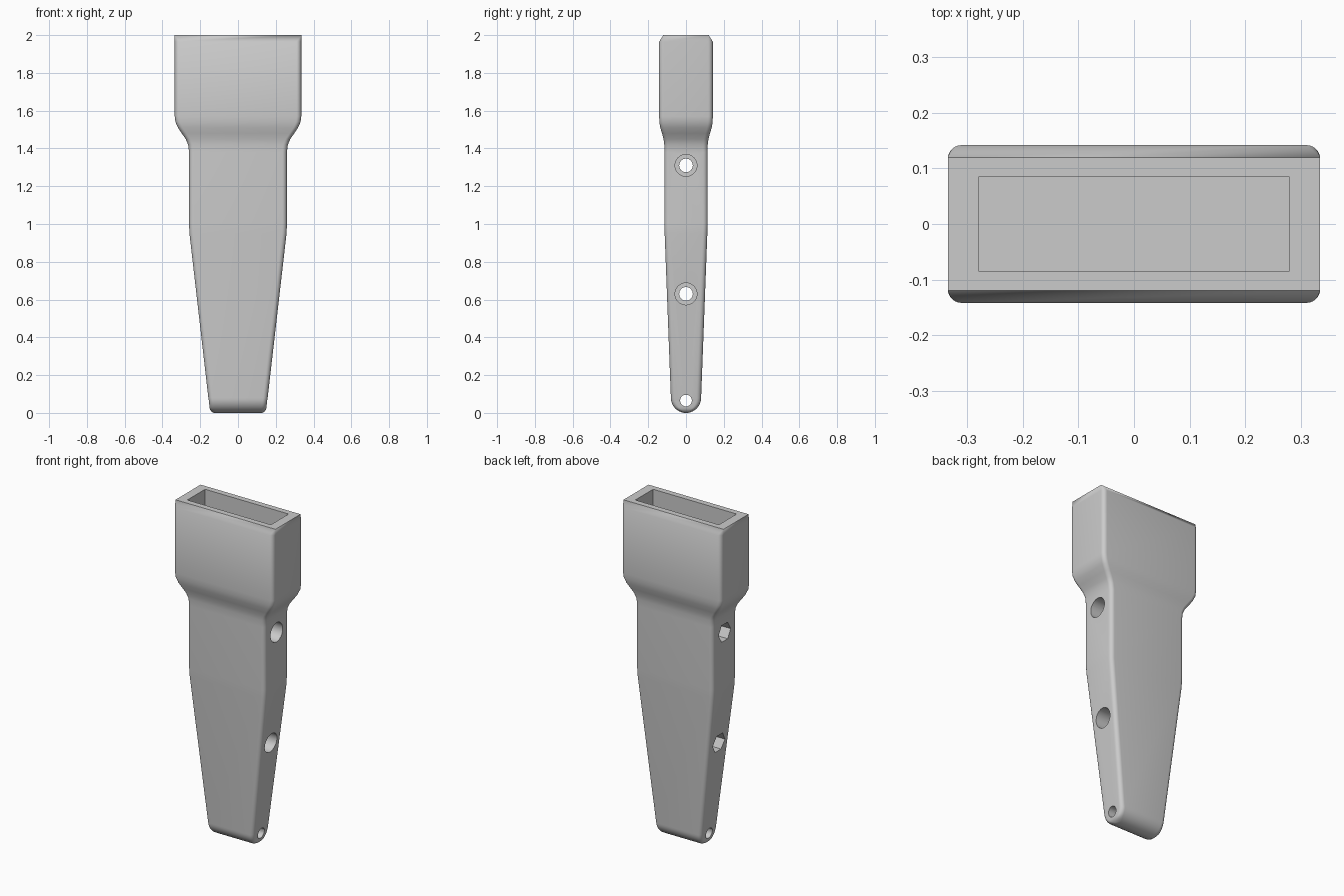
import bpy, bmesh
from math import sin, cos, pi, sqrt, radians
from mathutils import Matrix

if "Cube" in bpy.data.objects:
    bpy.data.objects.remove(bpy.data.objects["Cube"])

grey = bpy.data.materials.new("plain_grey")
grey.use_nodes = True
COLOUR = (0.6, 0.6, 0.6, 1)
grey.diffuse_color = COLOUR
grey.node_tree.nodes["Principled BSDF"].inputs["Base Color"].default_value = COLOUR


def make_object(name, bm):
    bmesh.ops.recalc_face_normals(bm, faces=bm.faces)
    mesh = bpy.data.meshes.new(name)
    bm.to_mesh(mesh)
    bm.free()
    mesh.materials.append(grey)
    obj = bpy.data.objects.new(name, mesh)
    bpy.context.collection.objects.link(obj)
    return obj


def section(hx, hy, r, steps=6):
    """Rounded rectangle outline with half sizes hx, hy."""
    pts = []
    for k, (sx, sy) in enumerate(((1, 1), (-1, 1), (-1, -1), (1, -1))):
        for i in range(steps + 1):
            a = (k + i / steps) * pi / 2
            pts.append((sx * (hx - r) + r * cos(a), sy * (hy - r) + r * sin(a)))
    return pts


# Rounded toe: half-cylinder end with softened side edges
TOE, EDGE = 0.08, 0.025
rings = []
for i in range(1, 12):
    z = TOE * (1 - cos(i / 12 * pi / 2))
    hy = sqrt(TOE ** 2 - (TOE - z) ** 2)
    inset = EDGE - sqrt(EDGE ** 2 - max(EDGE - z, 0) ** 2)
    rings.append((z if i > 1 else 0, 0.147 + 0.116 * z - inset, hy, min(EDGE, hy * 0.9)))

# Tapered blade, straight neck, flared shoulder and socket: z, half width, half depth
for z, hx, hy in ((0.08, 0.157, 0.08), (0.95, 0.257, 0.113), (1.0, 0.259, 0.115),
                  (1.38, 0.259, 0.115), (1.42, 0.264, 0.115), (1.45, 0.277, 0.119),
                  (1.48, 0.298, 0.127), (1.51, 0.318, 0.136), (1.54, 0.331, 0.141),
                  (1.57, 0.335, 0.142), (1.965, 0.335, 0.142)):
    rings.append((z, hx, hy, EDGE))
rings.append((2.0, 0.335, 0.12, 0))   # square rim above the chamfer

bm = bmesh.new()
loops = [[bm.verts.new((x, y, z)) for x, y in section(hx, hy, r)] for z, hx, hy, r in rings]
for low, high in zip(loops, loops[1:]):
    n = len(low)
    for i in range(n):
        j = (i + 1) % n
        bm.faces.new((low[i], low[j], high[j], high[i]))
bm.faces.new(loops[0][::-1])
bm.faces.new(loops[-1])
bmesh.ops.remove_doubles(bm, verts=bm.verts, dist=0.0005)
body = make_object("handle_body", bm)


def bore(name, x0, x1, z, radius, sides=32):
    """Prism along x used to cut a hole."""
    bm = bmesh.new()
    bmesh.ops.create_cone(bm, cap_ends=True, segments=sides, radius1=radius, radius2=radius,
                          depth=x1 - x0,
                          matrix=Matrix.Translation(((x0 + x1) / 2, 0, z))
                          @ Matrix.Rotation(pi / 2, 4, "Y"))
    return make_object(name, bm)


# Open socket in the top
bm = bmesh.new()
bmesh.ops.create_cube(bm, size=1, matrix=Matrix.Translation((0, 0, 1.82))
                      @ Matrix.Diagonal((0.56, 0.17, 0.54, 1)))
cutters = [make_object("socket_cutter", bm)]

# Bolt holes: round head recess on the left, hex nut recess on the right
for label, z, half in (("upper", 1.31, 0.259), ("lower", 0.63, 0.22)):
    cutters += [bore(label + "_bolt_cutter", -0.5, 0.5, z, 0.036),
                bore(label + "_head_cutter", half - 0.11, 0.5, z, 0.058),
                bore(label + "_nut_cutter", -0.5, 0.11 - half, z, 0.058, 6)]
cutters.append(bore("toe_hole_cutter", -0.5, 0.5, 0.065, 0.031))

for cutter in cutters:
    cutter.hide_render = True
    mod = body.modifiers.new(cutter.name, "BOOLEAN")
    mod.object, mod.operation, mod.solver = cutter, "DIFFERENCE", "EXACT"

# Bake the cuts and drop the helpers
bpy.context.view_layer.update()
baked = bpy.data.meshes.new_from_object(body.evaluated_get(bpy.context.evaluated_depsgraph_get()))
body.modifiers.clear()
body.data = baked
for cutter in cutters:
    bpy.data.objects.remove(cutter)

bpy.ops.object.select_all(action="DESELECT")
body.select_set(True)
bpy.context.view_layer.objects.active = body
bpy.ops.object.shade_smooth_by_angle(angle=radians(30))
